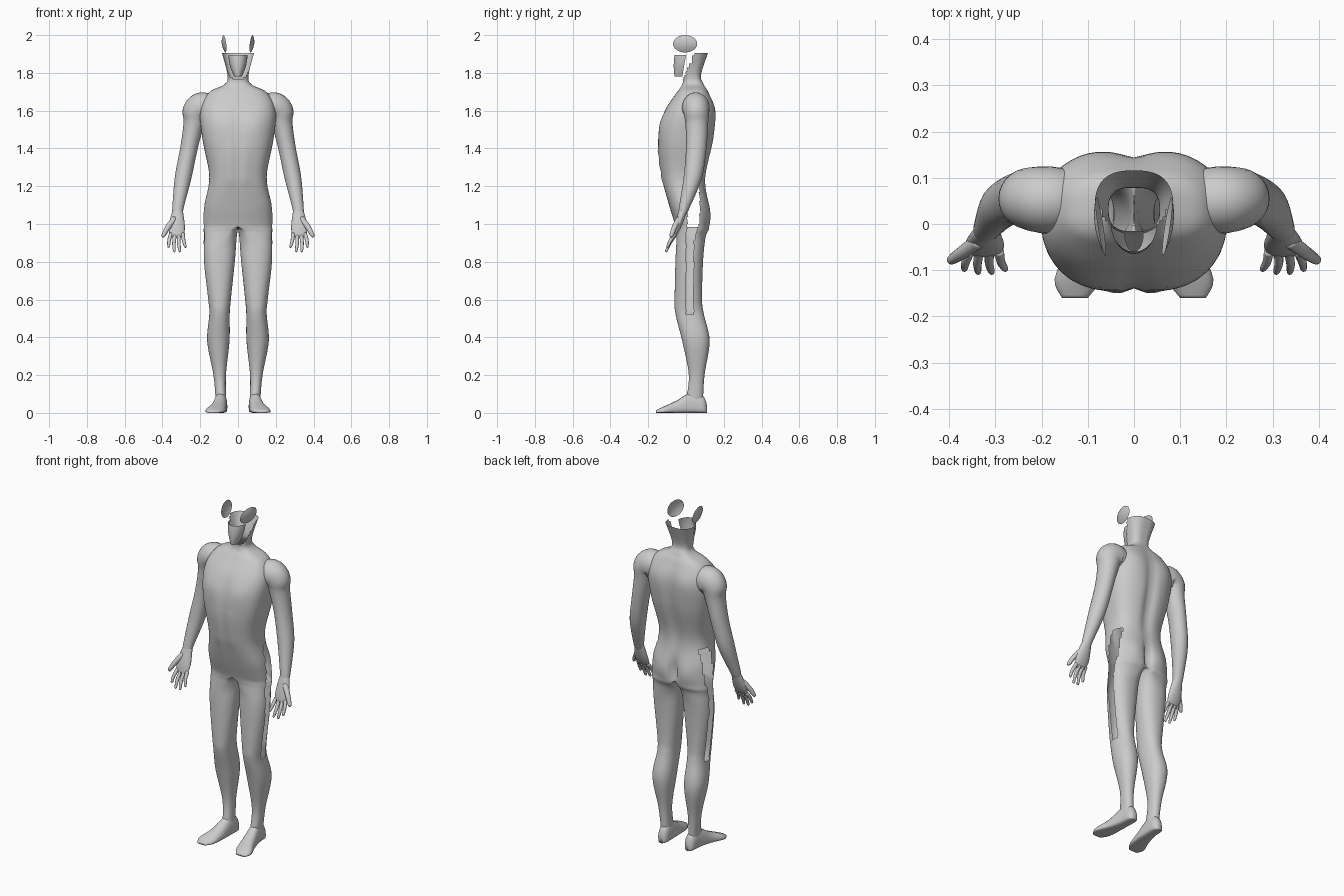
import bpy, bmesh, math
from mathutils import Vector

if "Cube" in bpy.data.objects:
    bpy.data.objects.remove(bpy.data.objects["Cube"])


def power(v, p):
    return math.copysign(abs(v) ** p, v)


def smooth_rows(rows, sub):
    """Catmull-Rom interpolation of parameter rows."""
    out = []
    for i in range(len(rows) - 1):
        r = [rows[max(0, min(len(rows) - 1, i + k))] for k in (-1, 0, 1, 2)]
        for s in range(sub):
            t = s / sub
            out.append([0.5 * (2 * b + (c - a) * t + (2 * a - 5 * b + 4 * c - d) * t * t
                               + (3 * b - a - 3 * c + d) * t ** 3) for a, b, c, d in zip(*r)])
    return out + [list(rows[-1])]


def make(name, verts, faces, cut=None):
    """Mesh object with smooth shading, mirrored across x = 0."""
    me = bpy.data.meshes.new(name)
    me.from_pydata(verts, [], faces)
    bm = bmesh.new()
    bm.from_mesh(me)
    bmesh.ops.remove_doubles(bm, verts=bm.verts, dist=0.0003)
    bmesh.ops.recalc_face_normals(bm, faces=bm.faces)
    if cut:
        gone = [f for f in bm.faces if cut(f.calc_center_median())]
        bmesh.ops.delete(bm, geom=gone, context='FACES')
    for f in bm.faces:
        f.smooth = True
    bm.to_mesh(me)
    bm.free()
    ob = bpy.data.objects.new(name, me)
    bpy.context.collection.objects.link(ob)
    ob.modifiers.new("mirror", 'MIRROR').merge_threshold = 0.001
    return ob


def grid_faces(rows, n, closed=True, base=0):
    last = n if closed else n - 1
    return [(base + i * n + j, base + i * n + (j + 1) % n,
             base + (i + 1) * n + (j + 1) % n, base + (i + 1) * n + j)
            for i in range(rows - 1) for j in range(last)]


def tube(name, sections, n=20, sub=4, caps=True):
    """Sweep along a path; each section is x, y, z, depth radius, width radius."""
    secs = smooth_rows(sections, sub)
    pts = [Vector(s[:3]) for s in secs]
    verts = []
    for i, s in enumerate(secs):
        t = (pts[min(i + 1, len(pts) - 1)] - pts[max(i - 1, 0)]).normalized()
        u = Vector((0, 1, 0))
        u = (u - t * u.dot(t)).normalized()
        w = t.cross(u)
        for j in range(n):
            a = 2 * math.pi * j / n
            verts.append(pts[i] + u * s[3] * math.cos(a) + w * s[4] * math.sin(a))
    faces = grid_faces(len(secs), n)
    if caps:
        faces += [tuple(range(n)), tuple(range(len(verts) - n, len(verts)))]
    return make(name, verts, faces)


# Torso profile: z, half width, front y, back y
TORSO = [(1.905, .085, -.05, .116), (1.79, .056, -.02, .08), (1.74, .07, -.02, .095),
         (1.695, .155, -.05, .12), (1.60, .20, -.11, .152), (1.45, .188, -.147, .147),
         (1.25, .152, -.128, .105), (1.10, .178, -.09, .118), (.985, .185, -.055, .12)]
# Leg profile: z, middle x, half width, front y, back y
LEG = [(.93, .095, .088, -.05, .103), (.80, .099, .082, -.056, .09), (.60, .098, .06, -.06, .085),
       (.52, .098, .054, -.055, .095), (.38, .104, .059, -.02, .125), (.20, .097, .033, .015, .098),
       (.07, .09, .028, 0, .09)]
SUB, ARC, CROTCH = 6, 41, len(TORSO) - 1

# Muscle relief: x, z, x radius, z radius, y push, side (-1 front, 1 back)
RELIEF = [(.095, 1.54, .07, .06, -.01, -1),    # chest
          (0, 1.45, .014, .22, .008, -1),      # midline
          (0, 1.40, .03, .22, -.02, 1),        # spine
          (.10, 1.60, .06, .08, .008, 1),      # shoulder blade
          (.085, 1.05, .06, .07, .014, 1),     # buttock
          (0, 1.04, .018, .07, -.035, 1)]      # cleft
RELIEF += [(.04, 1.24 + .07 * k, .025, .025, -.006, -1) for k in range(3)]


def body_point(row, a):
    z, xm, w, yf, yb = row
    p = .75 + .15 * min(1, max(0, (1.1 - z) / .2))
    s, c = power(math.sin(a), p), power(math.cos(a), p)
    # the leg is a full ring; the torso is a half ring from the mirror plane
    k = min(1, max(0, (.985 - z) / .1))
    centre = xm * k ** .5
    x = max(0, centre + ((xm + w - centre) if s > 0 else (centre - xm + w)) * s)
    y = (yf + yb) / 2 - (yb - yf) / 2 * c
    for bx, bz, rx, rz, push, side in RELIEF:
        g = math.exp(-((x - bx) / rx) ** 2 - ((z - bz) / rz) ** 2)
        y += push * g * max(0, -c * side) ** .5
    return (x, y, z)


def body_gap(c):
    """Open throat and the open seam down the outer hip and thigh."""
    if c.z > 1.77 and c.y < -.015 + (c.z - 1.77) * .46:
        return True
    if c.x > .1 and .52 < c.z < 1.2:
        k = min(1, max(0, (c.z - .9) / .12))
        return abs(c.y - (.02 + .02 * k)) < .02 + .012 * k
    return False


body = [(z, w / 2, w / 2, yf, yb) for z, w, yf, yb in TORSO] + LEG
rows = smooth_rows(body, SUB)
legs = rows[CROTCH * SUB:]
outer = [body_point(r, math.pi * j / (ARC - 1)) for r in rows for j in range(ARC)]
inner = [body_point(r, math.pi * (1 + j / 20)) for r in legs for j in range(21)]
make("torso_and_legs", outer + inner,
     grid_faces(len(rows), ARC, False) + grid_faces(len(legs), 21, False, len(outer)), body_gap)

# Arm from shoulder to wrist
tube("arm", [(.15, .05, 1.605, .07, .075), (.19, .052, 1.615, .073, .082),
             (.222, .055, 1.59, .068, .074), (.234, .057, 1.53, .06, .055),
             (.26, .054, 1.40, .054, .046), (.29, .036, 1.25, .048, .044),
             (.316, -.006, 1.10, .029, .031), (.32, -.018, 1.06, .023, .028)],
     n=28, sub=6, caps=False)

# Hand
tube("palm", [(.319, -.014, 1.075, .022, .027), (.324, -.045, .985, .018, .043),
              (.324, -.066, .93, .006, .034)])


def digit(name, root, tip, r):
    """Tapered finger with a slight bend and a rounded end."""
    a, b = Vector(root), Vector(tip)
    m = (a + b) / 2 + Vector((.003, -.003, .002))
    e = a.lerp(b, .93)
    tube(name, [(*a, r, r), (*m, r * .9, r * .9), (*e, r * .65, r * .65), (*b, .002, .002)], n=12)


for i in range(4):
    bow = 1 - abs(i - 1.5) / 1.5
    digit(f"finger_{i + 1}", (.355 - .021 * i, -.058, .948 - .008 * bow),
          (.368 - .03 * i, -.10 - .01 * bow, .876 - .036 * bow), .0105)
digit("thumb", (.335, -.035, 1.03), (.40, -.081, .932), .016)

# Foot: y, middle x, half width, height, with a flat sole
FOOT = smooth_rows([(.11, .088, .015, .045), (.09, .088, .03, .09), (.03, .091, .034, .11),
                    (-.05, .103, .042, .065), (-.12, .122, .05, .033), (-.16, .128, .028, .014)], 4)
foot = []
for y, x, w, h in FOOT:
    for j in range(20):
        a = 2 * math.pi * j / 20
        s = math.sin(a)
        z = .3 * h + (.7 * h * s if s > 0 else .3 * h * power(s, .4))
        foot.append((x + w * power(math.cos(a), .8), y, z))
make("foot", foot, grid_faces(len(FOOT), 20) + [tuple(range(20)), tuple(range(len(foot) - 20, len(foot)))])

# Jaw shell in front of the open neck
jaw = []
for i in range(10):
    t = i / 9
    for j in range(11):
        a = math.pi / 2 * j / 10
        jaw.append(((.05 - .03 * t * t) * math.sin(a),
                    -.02 * t - (.06 - .02 * t * t) * math.cos(a), 1.895 - .115 * t))
make("jaw", jaw, grid_faces(10, 11, False))

# Side patches of the head: thin, bowed ovals leaning outward
side = []
for i in range(9):
    for j in range(24):
        a, r = 2 * math.pi * j / 24, i / 8
        y, z = .064 * r * math.cos(a), .046 * r * math.sin(a)
        side.append((.084 + .15 * y + .12 * z - .012 * r * r, y - .005, 1.954 + z))
make("head_side", side, grid_faces(9, 24))
